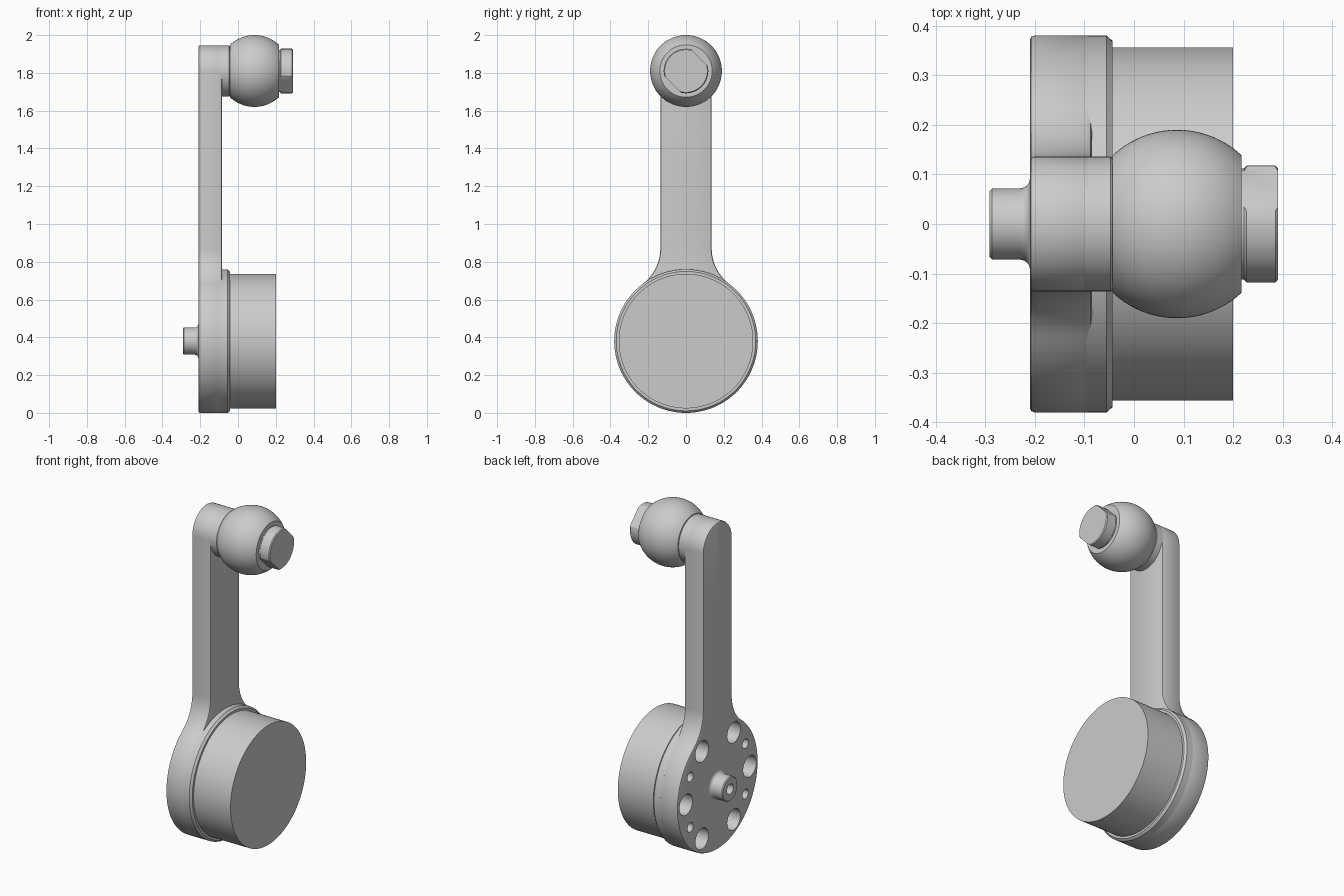
import bpy, bmesh
from math import sin, cos, pi, atan2, sqrt, asin, radians
from mathutils import Matrix, Vector

cube = bpy.data.objects.get("Cube")
if cube:
    bpy.data.objects.remove(cube, do_unlink=True)

grey = bpy.data.materials.new("plain grey")
grey.use_nodes = True
colour = (0.6, 0.6, 0.6, 1)
grey.diffuse_color = colour
grey.node_tree.nodes["Principled BSDF"].inputs["Base Color"].default_value = colour

DISC_Z, DISC_R = 0.38, 0.38      # lower housing
TOP_Z, ARM_R = 1.81, 0.136       # upper pivot and arm half width
BACK, ARM_FACE, RIM = -0.21, -0.085, -0.043


def make(name, bm):
    bmesh.ops.recalc_face_normals(bm, faces=bm.faces)
    mesh = bpy.data.meshes.new(name)
    bm.to_mesh(mesh)
    bm.free()
    mesh.materials.append(grey)
    obj = bpy.data.objects.new(name, mesh)
    bpy.context.collection.objects.link(obj)
    return obj


def smooth(obj):
    bpy.ops.object.select_all(action='DESELECT')
    obj.select_set(True)
    bpy.context.view_layer.objects.active = obj
    bpy.ops.object.shade_smooth_by_angle(angle=radians(30))


def lathe(profile, z, steps=96):
    """Spin (x, radius) points around an x-directed axis at height z."""
    bm = bmesh.new()
    verts = [bm.verts.new((x, 0, z + r)) for x, r in profile]
    edges = [bm.edges.new(pair) for pair in zip(verts, verts[1:])]
    bmesh.ops.spin(bm, geom=verts + edges, cent=(0, 0, z), axis=(1, 0, 0),
                   angle=2 * pi, steps=steps)
    bmesh.ops.remove_doubles(bm, verts=bm.verts, dist=1e-5)
    return bm


def arc(cy, cz, r, a0, a1, n):
    return [(cy + r * cos(a0 + (a1 - a0) * i / n), cz + r * sin(a0 + (a1 - a0) * i / n))
            for i in range(n + 1)]


# Arm plate: round housing, fillets, straight arm and rounded top in one outline
rise = 0.49
fillet = (ARM_R**2 + rise**2 - DISC_R**2) / (2 * (DISC_R - ARM_R))
cy = ARM_R + fillet
tangent = atan2(rise, cy)
half = arc(0, DISC_Z, DISC_R, -pi / 2, tangent, 48)
half += arc(cy, DISC_Z + rise, fillet, pi + tangent, pi, 14)[1:]
half += arc(0, TOP_Z, ARM_R, 0, pi / 2, 24)
outline = half + [(-y, z) for y, z in half[-2:0:-1]]

bm = bmesh.new()
base = bm.faces.new([bm.verts.new((BACK, y, z)) for y, z in outline])
ext = bmesh.ops.extrude_face_region(bm, geom=[base], use_keep_orig=True)
moved = [g for g in ext["geom"] if isinstance(g, bmesh.types.BMVert)]
bmesh.ops.translate(bm, verts=moved, vec=(ARM_FACE - BACK, 0, 0))
bmesh.ops.recalc_face_normals(bm, faces=bm.faces)
rims = [e for e in bm.edges if abs(e.verts[0].co.x - e.verts[1].co.x) < 1e-6]
bmesh.ops.bevel(bm, geom=rims, offset=0.009, segments=2, profile=0.5, affect='EDGES')
arm = make("arm_plate", bm)

# Ring of large and small holes in the back of the housing
bm = bmesh.new()


def add_hole(angle, radius):
    place = Matrix.Translation((-0.2, 0.3 * cos(angle), DISC_Z + 0.3 * sin(angle)))
    bmesh.ops.create_cone(bm, cap_ends=True, segments=32, radius1=radius, radius2=radius,
                          depth=0.2, matrix=place @ Matrix.Rotation(pi / 2, 4, 'Y'))


for i in range(6):
    add_hole(i * pi / 3, 0.062)
for deg in (30, 150, 210, 330):
    add_hole(radians(deg), 0.028)
cutter = make("hole_cutter", bm)
cutter.hide_render = True
cut = arm.modifiers.new("holes", 'BOOLEAN')
cut.operation = 'DIFFERENCE'
cut.solver = 'EXACT'
cut.object = cutter
bpy.context.view_layer.objects.active = arm
bpy.ops.object.modifier_apply(modifier=cut.name)
bpy.data.objects.remove(cutter, do_unlink=True)
smooth(arm)

# Raised housing rim with a chamfered front edge
smooth(make("housing_rim", lathe([(-0.098, 0), (-0.098, DISC_R), (RIM - 0.012, DISC_R),
                                  (RIM, DISC_R - 0.011), (RIM, 0)], DISC_Z, 128)))

# Drum in front of the housing
smooth(make("drum", lathe([(-0.06, 0), (-0.06, 0.356), (0.2, 0.356), (0.2, 0)], DISC_Z, 128)))

# Hollow shaft stub on the back, flared into the housing
flare = [(BACK - 0.02 + 0.02 * cos(a), 0.092 - 0.02 * sin(a))
         for a in (i * pi / 12 for i in range(7))]
smooth(make("shaft_stub", lathe([(-0.2, 0), (-0.2, 0.092)] + flare +
                                [(-0.286, 0.072), (-0.291, 0.067), (-0.291, 0.03),
                                 (-0.23, 0.03), (-0.23, 0)], DISC_Z, 48)))

# Boss at the top of the arm
smooth(make("top_boss", lathe([(-0.1, 0), (-0.1, ARM_R), (RIM - 0.004, ARM_R),
                               (RIM, ARM_R - 0.004), (RIM, 0)], TOP_Z)))

# Ball with flat ends
ball_x, ball_r = 0.087, 0.19
end = asin((ball_x - RIM) / ball_r)
ball = [(ball_x + ball_r * sin(a), ball_r * cos(a))
        for a in (-end + 2 * end * i / 32 for i in range(33))]
smooth(make("ball", lathe([(ball[0][0], 0)] + ball + [(ball[-1][0], 0)], TOP_Z)))

# End stud with two opposite diagonal flats
bm = lathe([(0.2, 0), (0.2, 0.112), (0.222, 0.112), (0.227, 0.118), (0.285, 0.118),
            (0.29, 0.113), (0.29, 0)], TOP_Z, 64)
for side in (1, -1):
    normal = Vector((0, side, side)).normalized()
    bmesh.ops.bisect_plane(bm, geom=bm.verts[:] + bm.edges[:] + bm.faces[:],
                           plane_co=Vector((0, 0, TOP_Z)) + normal * 0.1,
                           plane_no=normal, clear_outer=True)
    bmesh.ops.holes_fill(bm, edges=[e for e in bm.edges if e.is_boundary])
smooth(make("end_stud", bm))
